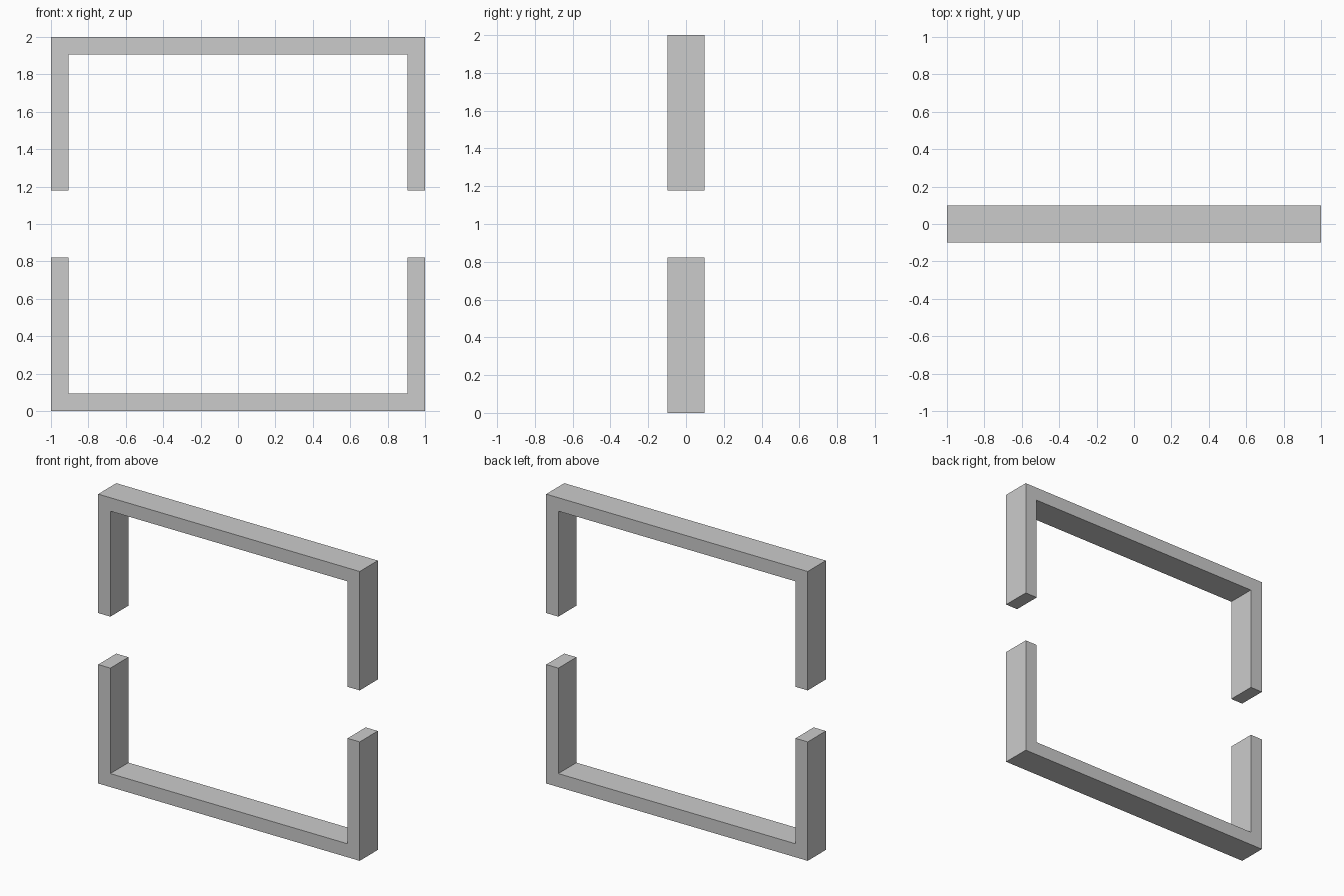
import bpy, bmesh

if "Cube" in bpy.data.objects:
    bpy.data.objects.remove(bpy.data.objects["Cube"])

HALF, WALL, DEPTH, GAP = 1.0, 0.093, 0.198, 0.178


def bracket(name, sign):
    # U-shaped profile in the xz plane, opening towards z = 1
    i = HALF - WALL
    pts = [(-HALF, GAP), (-HALF, HALF), (HALF, HALF), (HALF, GAP),
           (i, GAP), (i, i), (-i, i), (-i, GAP)]
    bm = bmesh.new()
    face = bm.faces.new([bm.verts.new((x, -DEPTH / 2, 1 + sign * z)) for x, z in pts])
    # Extrude the profile through the depth
    ext = bmesh.ops.extrude_face_region(bm, geom=[face], use_keep_orig=True)
    verts = [g for g in ext["geom"] if isinstance(g, bmesh.types.BMVert)]
    bmesh.ops.translate(bm, verts=verts, vec=(0, DEPTH, 0))
    bmesh.ops.recalc_face_normals(bm, faces=bm.faces)
    mesh = bpy.data.meshes.new(name)
    bm.to_mesh(mesh)
    bm.free()
    bpy.context.collection.objects.link(bpy.data.objects.new(name, mesh))


# Matching upper and lower halves of the frame
bracket("upper_bracket", 1)
bracket("lower_bracket", -1)
